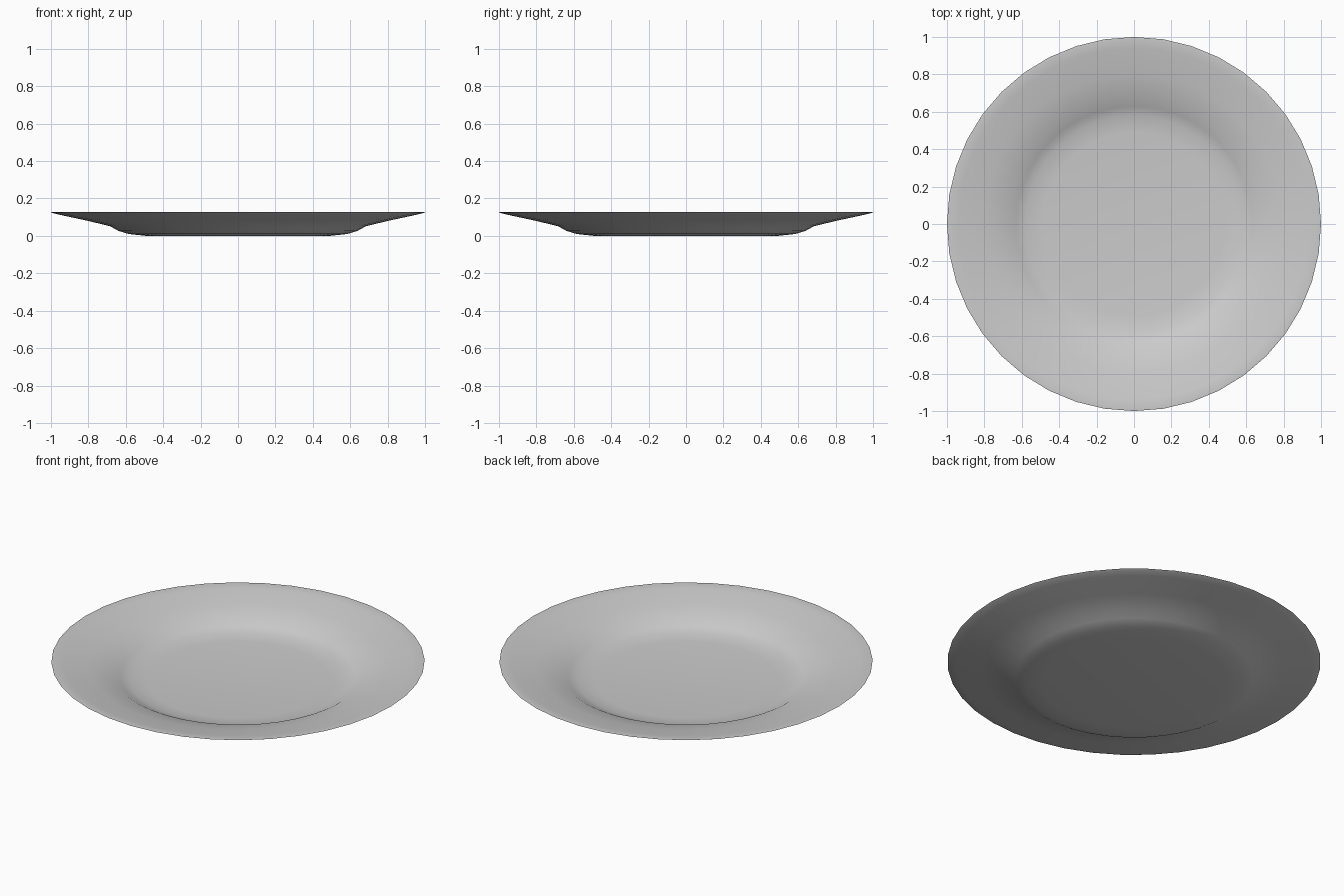
import bpy
import bmesh
from math import cos, sin, tau

cube = bpy.data.objects.get("Cube")
if cube:
    bpy.data.objects.remove(cube, do_unlink=True)

SIDES = 40

# Glazed ceramic colour
glaze = bpy.data.materials.new("pale grey ceramic")
glaze.use_nodes = True
colour = (0.6, 0.6, 0.6, 1)
glaze.diffuse_color = colour
glaze.node_tree.nodes["Principled BSDF"].inputs["Base Color"].default_value = colour

# Cross-section (radius, height): underside outward, round the lip, then inward
underside = [(0.49, 0), (0.585, 0.01), (0.64, 0.027), (0.685, 0.052),
             (0.81, 0.082), (0.95, 0.112), (0.99, 0.122)]
lip = [(1.0, 0.127), (0.985, 0.128)]
top = [(0.94, 0.122), (0.80, 0.095), (0.675, 0.067), (0.63, 0.042),
       (0.58, 0.025), (0.49, 0.016)]


def lathe(name, profile, material):
    """Spin a profile round z and close both ends with flat discs."""
    bm = bmesh.new()
    rings = [[bm.verts.new((r * cos(tau * i / SIDES), r * sin(tau * i / SIDES), z))
              for i in range(SIDES)] for r, z in profile]
    for a, b in zip(rings, rings[1:]):
        for i in range(SIDES):
            j = (i + 1) % SIDES
            bm.faces.new((a[i], a[j], b[j], b[i]))
    bm.faces.new(rings[0][::-1])
    bm.faces.new(rings[-1])
    bmesh.ops.recalc_face_normals(bm, faces=bm.faces)
    mesh = bpy.data.meshes.new(name)
    bm.to_mesh(mesh)
    bm.free()
    mesh.materials.append(material)
    obj = bpy.data.objects.new(name, mesh)
    bpy.context.collection.objects.link(obj)
    return obj


# Dinner plate
plate = lathe("plate", underside + lip + top, glaze)
bpy.ops.object.select_all(action="DESELECT")
plate.select_set(True)
bpy.context.view_layer.objects.active = plate
bpy.ops.object.shade_smooth_by_angle(angle=0.9)
